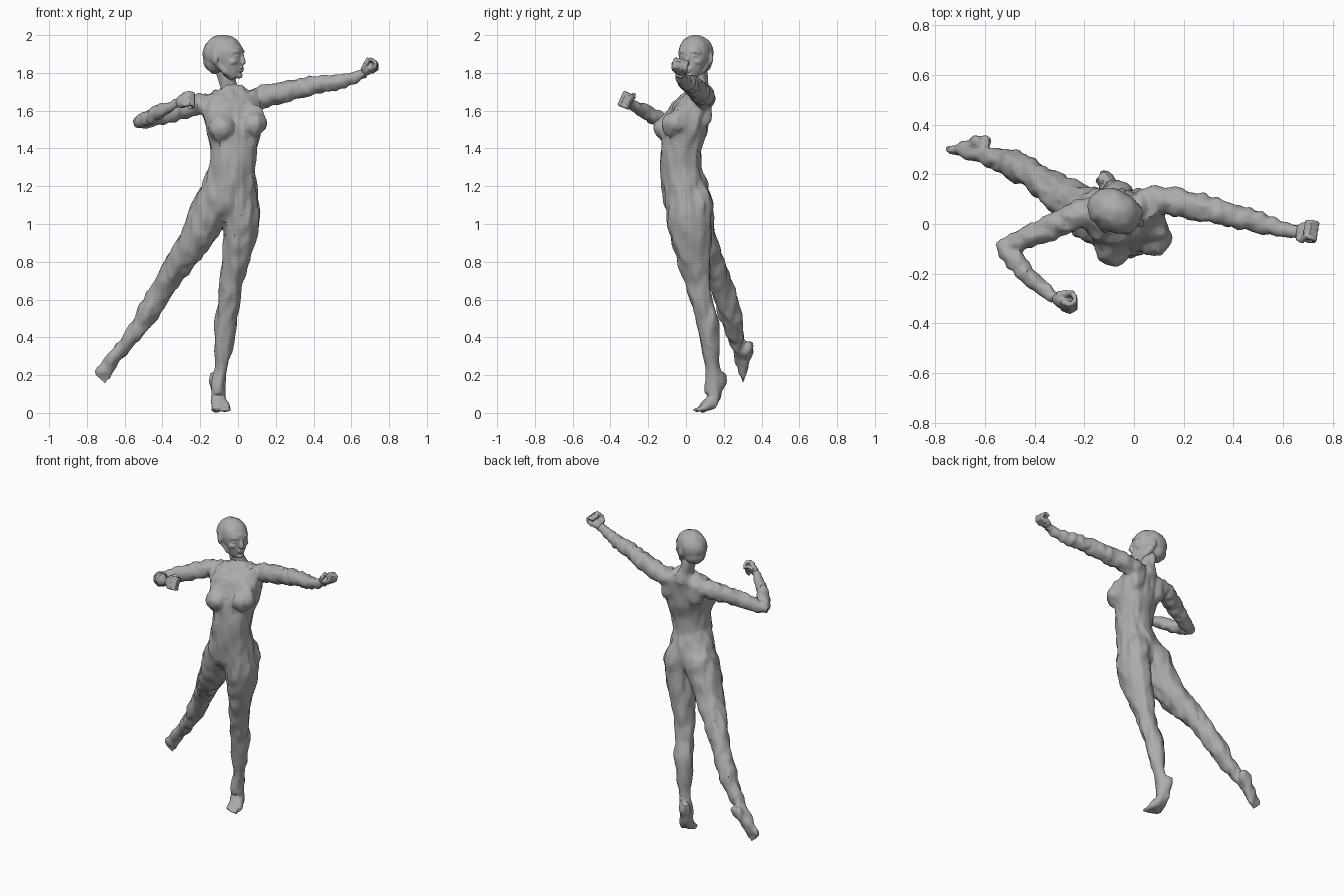
import bpy, bmesh, math
from mathutils import Vector, Matrix, noise

cube = bpy.data.objects.get("Cube")
if cube:
    bpy.data.objects.remove(cube, do_unlink=True)

grey = bpy.data.materials.new("clay_grey")
grey.use_nodes = True
COLOUR = (0.41, 0.41, 0.41, 1)
grey.diffuse_color = COLOUR
grey.node_tree.nodes["Principled BSDF"].inputs["Base Color"].default_value = COLOUR


def tube(bm, stations, ref=(1, 0, 0), n=16):
    """Loft ellipses through (x, y, z, half width[, half depth[, yaw]])."""
    pts = [Vector(s[:3]) for s in stations]
    rings = []
    for i, s in enumerate(stations):
        a = s[3]
        b = s[4] if len(s) > 4 else a
        side = Vector(ref)
        if len(s) > 5:
            side = Matrix.Rotation(math.radians(s[5]), 3, 'Z') @ side
        t = (pts[min(i + 1, len(pts) - 1)] - pts[max(i - 1, 0)]).normalized()
        u = (side - t * side.dot(t)).normalized()
        v = t.cross(u)
        angles = [2 * math.pi * k / n for k in range(n)]
        rings.append([bm.verts.new(pts[i] + u * a * math.cos(q) + v * b * math.sin(q))
                      for q in angles])
    for r0, r1 in zip(rings, rings[1:]):
        for k in range(n):
            bm.faces.new((r0[k], r0[(k + 1) % n], r1[(k + 1) % n], r1[k]))
    bm.faces.new(rings[0][::-1])
    bm.faces.new(rings[-1])


def ball(bm, centre, size, yaw=0):
    m = (Matrix.Translation(centre) @ Matrix.Rotation(math.radians(yaw), 4, 'Z')
         @ Matrix.Diagonal((*size, 1)))
    bmesh.ops.create_icosphere(bm, subdivisions=3, radius=1, matrix=m)


def finish(name, bm, voxel, ratio, smooth=2, trunk_smooth=0, ripple=0.0):
    """Fuse the overlapping shapes into one skin and facet it lightly."""
    bmesh.ops.recalc_face_normals(bm, faces=bm.faces)
    mesh = bpy.data.meshes.new(name)
    bm.to_mesh(mesh)
    bm.free()
    mesh.materials.append(grey)
    ob = bpy.data.objects.new(name, mesh)
    bpy.context.collection.objects.link(ob)
    bpy.ops.object.select_all(action='DESELECT')
    ob.select_set(True)
    bpy.context.view_layer.objects.active = ob
    mod = ob.modifiers.new("fuse", 'REMESH')
    mod.mode = 'VOXEL'
    mod.voxel_size = voxel
    bpy.ops.object.modifier_apply(modifier="fuse")
    mod = ob.modifiers.new("soften", 'SMOOTH')
    mod.factor = 0.5
    mod.iterations = smooth
    bpy.ops.object.modifier_apply(modifier="soften")
    # stronger blending where limbs and chest forms meet the trunk
    if trunk_smooth:
        group = ob.vertex_groups.new(name="trunk")
        group.add([v.index for v in ob.data.vertices
                   if 0.95 < v.co.z < 1.7 and -0.24 < v.co.x < 0.18], 1, 'REPLACE')
        mod = ob.modifiers.new("blend", 'SMOOTH')
        mod.factor = 0.5
        mod.iterations = trunk_smooth
        mod.vertex_group = "trunk"
        bpy.ops.object.modifier_apply(modifier="blend")
    # shallow muscle ripples running along the limbs
    if ripple:
        moves = [v.normal * ripple * noise.noise(Vector((v.co.x * 28, v.co.y * 28, v.co.z * 11)))
                 for v in ob.data.vertices]
        for v, d in zip(ob.data.vertices, moves):
            v.co += d
    for v in ob.data.vertices:
        v.co.z = max(v.co.z, 0)
    mod = ob.modifiers.new("facet", 'DECIMATE')
    mod.ratio = ratio
    bpy.ops.object.modifier_apply(modifier="facet")
    bpy.ops.object.shade_smooth_by_angle(angle=math.radians(30))


body = bmesh.new()

# torso, turned towards its left at the chest
tube(body, [(-0.06, 0.01, 1.015, 0.05, 0.06, 0), (-0.06, 0.01, 1.06, 0.13, 0.1, 0),
            (-0.055, 0.0, 1.12, 0.168, 0.122, 0), (-0.04, -0.007, 1.2, 0.146, 0.122, 4),
            (-0.03, -0.03, 1.3, 0.121, 0.108, 10), (-0.022, -0.027, 1.4, 0.128, 0.11, 15),
            (-0.022, -0.005, 1.5, 0.152, 0.113, 20), (-0.03, 0.02, 1.6, 0.168, 0.1, 18),
            (-0.035, 0.055, 1.66, 0.15, 0.075, 15), (-0.045, 0.07, 1.71, 0.085, 0.056, 12)])
# neck
tube(body, [(-0.04, 0.07, 1.66, 0.075), (-0.052, 0.07, 1.73, 0.046), (-0.07, 0.06, 1.83, 0.05)])
# breasts, sloping out of the upper chest
for x, y, z, sx in ((-0.09, -0.1, 1.505, -0.085), (0.083, -0.057, 1.53, 0.055)):
    ball(body, (x, y, z), (0.07, 0.076, 0.066), 20)
    tube(body, [(sx, y + 0.07, z + 0.12, 0.03), (x, y + 0.035, z + 0.06, 0.052),
                (x, y + 0.015, z, 0.066)])
# shoulder blades and buttocks
for x, y in ((-0.12, 0.078), (0.05, 0.098)):
    ball(body, (x, y, 1.59), (0.058, 0.042, 0.08), 15)
for x in (-0.135, 0.02):
    ball(body, (x, 0.052, 1.11), (0.09, 0.094, 0.105))
# collar bones
tube(body, [(-0.035, -0.02, 1.655, 0.014), (0.03, 0.005, 1.68, 0.015), (0.1, 0.065, 1.7, 0.016)])
tube(body, [(-0.055, -0.025, 1.65, 0.014), (-0.11, -0.025, 1.665, 0.015), (-0.18, 0.025, 1.67, 0.016)])

# left leg, standing on the ball of the foot
tube(body, [(0.0, 0.005, 1.24, 0.07, 0.07), (0.012, 0.01, 1.12, 0.098, 0.115),
            (0.021, 0.02, 1.0, 0.094, 0.118),
            (0.003, 0.03, 0.9, 0.084, 0.104), (-0.015, 0.045, 0.8, 0.07, 0.086),
            (-0.04, 0.07, 0.66, 0.061, 0.064), (-0.048, 0.085, 0.58, 0.054, 0.057),
            (-0.065, 0.118, 0.48, 0.062, 0.06), (-0.075, 0.127, 0.38, 0.053, 0.05),
            (-0.085, 0.135, 0.28, 0.036, 0.038), (-0.1, 0.145, 0.18, 0.036, 0.04),
            (-0.1, 0.14, 0.1, 0.038, 0.04)])
tube(body, [(-0.125, 0.192, 0.215, 0.024), (-0.118, 0.178, 0.17, 0.036, 0.036),
            (-0.108, 0.155, 0.1, 0.035, 0.033), (-0.097, 0.125, 0.045, 0.043, 0.036),
            (-0.09, 0.085, 0.022, 0.044, 0.022)])
for i in range(5):
    x = -0.127 + i * 0.019
    tube(body, [(x, 0.1, 0.022, 0.013), (x + 0.003, 0.065, 0.02, 0.012),
                (x + 0.005, 0.036 + 0.005 * (4 - i), 0.012, 0.011)], n=8)
ball(body, (-0.045, 0.045, 0.645), (0.036, 0.036, 0.045))

# right leg, trailing out and back
tube(body, [(-0.085, 0.0, 1.23, 0.075, 0.08), (-0.125, 0.015, 1.13, 0.098, 0.11),
            (-0.17, 0.035, 1.03, 0.1, 0.112),
            (-0.222, 0.065, 0.92, 0.087, 0.1), (-0.29, 0.11, 0.82, 0.075, 0.083),
            (-0.36, 0.168, 0.72, 0.064, 0.066), (-0.41, 0.2, 0.64, 0.057, 0.06),
            (-0.465, 0.228, 0.55, 0.06, 0.062), (-0.52, 0.252, 0.46, 0.05, 0.054),
            (-0.58, 0.272, 0.38, 0.038), (-0.635, 0.288, 0.32, 0.036),
            (-0.68, 0.295, 0.26, 0.034)])
ball(body, (-0.385, 0.142, 0.71), (0.034, 0.034, 0.045))
RIGHT_FOOT = Vector((0.82, 0, -0.57))
tube(body, [(-0.595, 0.335, 0.37, 0.022), (-0.615, 0.325, 0.345, 0.036),
            (-0.655, 0.31, 0.29, 0.034), (-0.7, 0.3, 0.23, 0.04, 0.028),
            (-0.718, 0.3, 0.207, 0.038, 0.02)], RIGHT_FOOT)
for i in range(5):
    p = Vector((-0.708, 0.3, 0.217)) + RIGHT_FOOT * (i - 2) * 0.016
    q = p + Vector((-0.026, 0.002, -0.04)) * (0.7 + 0.1 * i)
    tube(body, [(*p, 0.013), (*q, 0.01)], RIGHT_FOOT, 8)

# left arm, stretched out to the side
tube(body, [(0.03, 0.09, 1.65, 0.05), (0.1, 0.098, 1.665, 0.058), (0.18, 0.085, 1.685, 0.058),
            (0.27, 0.066, 1.703, 0.055), (0.36, 0.044, 1.727, 0.049), (0.45, 0.02, 1.742, 0.048),
            (0.55, -0.008, 1.757, 0.038), (0.625, -0.03, 1.775, 0.028),
            (0.67, -0.032, 1.8, 0.029)], (0, 1, 0))
# right arm, bent forwards at the elbow
tube(body, [(-0.1, 0.06, 1.63, 0.055), (-0.19, 0.05, 1.635, 0.058), (-0.27, 0.02, 1.615, 0.055),
            (-0.35, -0.02, 1.592, 0.051), (-0.43, -0.055, 1.568, 0.045),
            (-0.51, -0.087, 1.54, 0.037), (-0.55, -0.098, 1.53, 0.024)], (0, 1, 0))
tube(body, [(-0.538, -0.088, 1.53, 0.028), (-0.485, -0.142, 1.556, 0.042),
            (-0.42, -0.21, 1.592, 0.038), (-0.36, -0.267, 1.622, 0.027),
            (-0.31, -0.297, 1.642, 0.025)], (0, 0, 1))
finish("body", body, 0.008, 0.12, 4, 22, 0.012)


# fists: palm, four curled fingers and a thumb
def fist(name, centre, along, side):
    bm = bmesh.new()
    x = Vector(along).normalized()
    y = Vector(side)
    y = (y - x * y.dot(x)).normalized()
    z = x.cross(y)
    ball(bm, (-0.005, 0, 0.003), (0.046, 0.04, 0.026))
    for i in range(4):
        w = (i - 1.5) * 0.021
        tube(bm, [(0.0, w, 0.016, 0.012), (0.036, w, 0.014, 0.012), (0.048, w, -0.006, 0.012),
                  (0.036, w, -0.03, 0.011), (0.008, w, -0.03, 0.01)], (0, 1, 0), 8)
    tube(bm, [(-0.03, 0.028, -0.005, 0.014), (0.0, 0.043, -0.02, 0.013),
              (0.026, 0.026, -0.042, 0.011)], (0, 0, 1), 8)
    frame = Matrix((x, y, z)).transposed().to_4x4()
    bm.transform(Matrix.Translation(centre) @ frame)
    finish(name, bm, 0.004, 0.15)


fist("left_fist", (0.692, -0.03, 1.822), (0.8, -0.03, 0.45), (0, -1, 0.3))
fist("right_fist", (-0.283, -0.312, 1.652), (0.85, -0.4, 0.2), (0.2, 0.3, 0.9))

# head, built facing +x and then turned over the left shoulder
head = bmesh.new()
ball(head, (0, 0, 0), (0.112, 0.088, 0.098))
ball(head, (-0.03, 0, -0.045), (0.076, 0.07, 0.065))
tube(head, [(0.03, 0, 0.02, 0.082, 0.076), (0.037, 0, -0.03, 0.078, 0.075),
            (0.047, 0, -0.07, 0.067, 0.066), (0.06, 0, -0.103, 0.052, 0.051),
            (0.076, 0, -0.13, 0.028, 0.03)])
# jaw line running back to the ears
for s in (1, -1):
    tube(head, [(0.075, s * 0.018, -0.115, 0.018), (0.03, s * 0.05, -0.092, 0.02),
                (-0.005, s * 0.066, -0.045, 0.02)], (0, 0, 1), 8)
# nose, lips and chin
tube(head, [(0.104, 0, -0.005, 0.012), (0.115, 0, -0.03, 0.014), (0.121, 0, -0.048, 0.016),
            (0.107, 0, -0.06, 0.012)], n=8)
ball(head, (0.105, 0, -0.08), (0.013, 0.026, 0.007))
ball(head, (0.103, 0, -0.093), (0.012, 0.022, 0.007))
ball(head, (0.094, 0, -0.118), (0.016, 0.022, 0.015))
# brows, eyes, cheeks and ears
for s in (1, -1):
    tube(head, [(0.107, s * 0.012, 0.004, 0.009), (0.1, s * 0.036, 0.01, 0.01),
                (0.076, s * 0.062, 0.002, 0.009)], (0, 0, 1), 8)
    ball(head, (0.094, s * 0.034, -0.014), (0.014, 0.016, 0.009))
    ball(head, (0.078, s * 0.046, -0.045), (0.025, 0.022, 0.018))
    ball(head, (-0.008, s * 0.083, -0.025), (0.02, 0.013, 0.034), s * 20)
head.transform(Matrix.Translation((-0.08, 0.053, 1.904)) @ Matrix.Rotation(math.radians(-25), 4, 'Z'))
finish("head", head, 0.0045, 0.12, 3, 0, 0.005)
